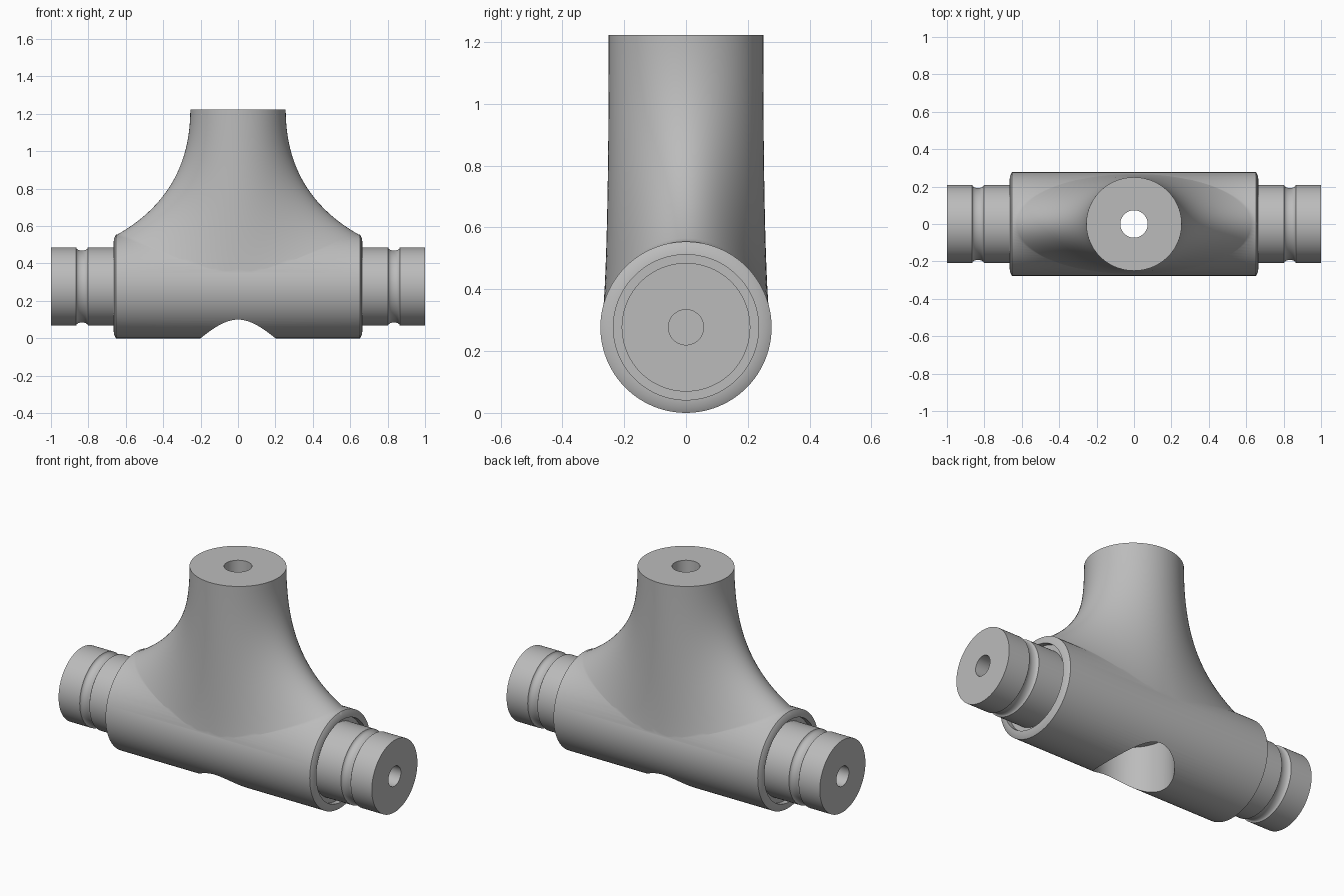
import bpy, bmesh, math
from math import sin, cos, pi

cube = bpy.data.objects.get("Cube")
if cube:
    bpy.data.objects.remove(cube, do_unlink=True)

SEG = 96
AXIS_Z = 0.277   # height of the horizontal axis, also the body radius

metal = bpy.data.materials.new("plain grey")
metal.use_nodes = True
grey = (0.5, 0.5, 0.5, 1)
metal.diffuse_color = grey
metal.node_tree.nodes["Principled BSDF"].inputs["Base Color"].default_value = grey


def loft(name, rings):
    """Closed mesh skinned over equal rings of points, capped at both ends."""
    bm = bmesh.new()
    loops = [[bm.verts.new(p) for p in ring] for ring in rings]
    for a, b in zip(loops, loops[1:]):
        for i in range(len(a)):
            j = (i + 1) % len(a)
            bm.faces.new((a[i], a[j], b[j], b[i]))
    bm.faces.new(loops[0])
    bm.faces.new(loops[-1])
    bmesh.ops.recalc_face_normals(bm, faces=bm.faces)
    mesh = bpy.data.meshes.new(name)
    bm.to_mesh(mesh)
    bm.free()
    mesh.materials.append(metal)
    obj = bpy.data.objects.new(name, mesh)
    bpy.context.collection.objects.link(obj)
    return obj


def angles():
    return [2 * pi * i / SEG for i in range(SEG)]


def column(name, rx, ry, z0, z1):
    return loft(name, [[(rx * cos(a), ry * sin(a), z) for a in angles()] for z in (z0, z1)])


def combine(target, tool, operation):
    mod = target.modifiers.new(operation.lower(), "BOOLEAN")
    mod.operation = operation
    mod.solver = "EXACT"
    mod.object = tool
    bpy.context.view_layer.objects.active = target
    bpy.ops.object.modifier_apply(modifier=mod.name)
    bpy.data.objects.remove(tool, do_unlink=True)


# Turned body: half profile (x, radius) from the blind end hole inwards
groove = [(0.834 + 0.031 * cos(pi * k / 8), 0.208 - 0.016 * sin(pi * k / 8)) for k in range(9)]
half = [(0.7, 0.057), (1.0, 0.057), (1.0, 0.208), *groove,
        (0.635, 0.208), (0.635, 0.235), (0.665, 0.235), (0.663, 0.258), (0.652, AXIS_Z)]
profile = half + [(-x, r) for x, r in reversed(half)]
body = loft("tee_body", [[(x, r * sin(a), AXIS_Z + r * cos(a)) for a in angles()]
                         for x, r in profile])


# Flared neck: each rail drops from the round top and sweeps out to the body
def rail(a, t):
    top = (0.255 * cos(a), 0.25 * sin(a), 1.222)
    bend = (top[0], top[1], 0.77 - 0.27 * sin(a) ** 2)
    foot = (0.655 * cos(a), 0.272 * sin(a), AXIS_Z + 0.272 * abs(cos(a)))
    return [(1 - t) ** 2 * p + 2 * t * (1 - t) * q + t * t * s
            for p, q, s in zip(top, bend, foot)]


STEPS = 28
neck_rings = [[rail(a, k / STEPS) for a in angles()] for k in range(STEPS + 1)]
neck_rings.append([(0.3 * cos(a), 0.15 * sin(a), 0.25) for a in angles()])
neck = loft("neck", neck_rings)
combine(body, neck, "UNION")

# Vertical bore and the wider recess underneath
combine(body, column("bore_cutter", 0.073, 0.073, -0.2, 1.5), "DIFFERENCE")
combine(body, column("recess_cutter", 0.2, 0.213, -0.2, 0.29), "DIFFERENCE")

# Smooth shading with crisp machined edges
bpy.ops.object.select_all(action="DESELECT")
body.select_set(True)
bpy.context.view_layer.objects.active = body
bpy.ops.object.shade_smooth_by_angle(angle=math.radians(35))
